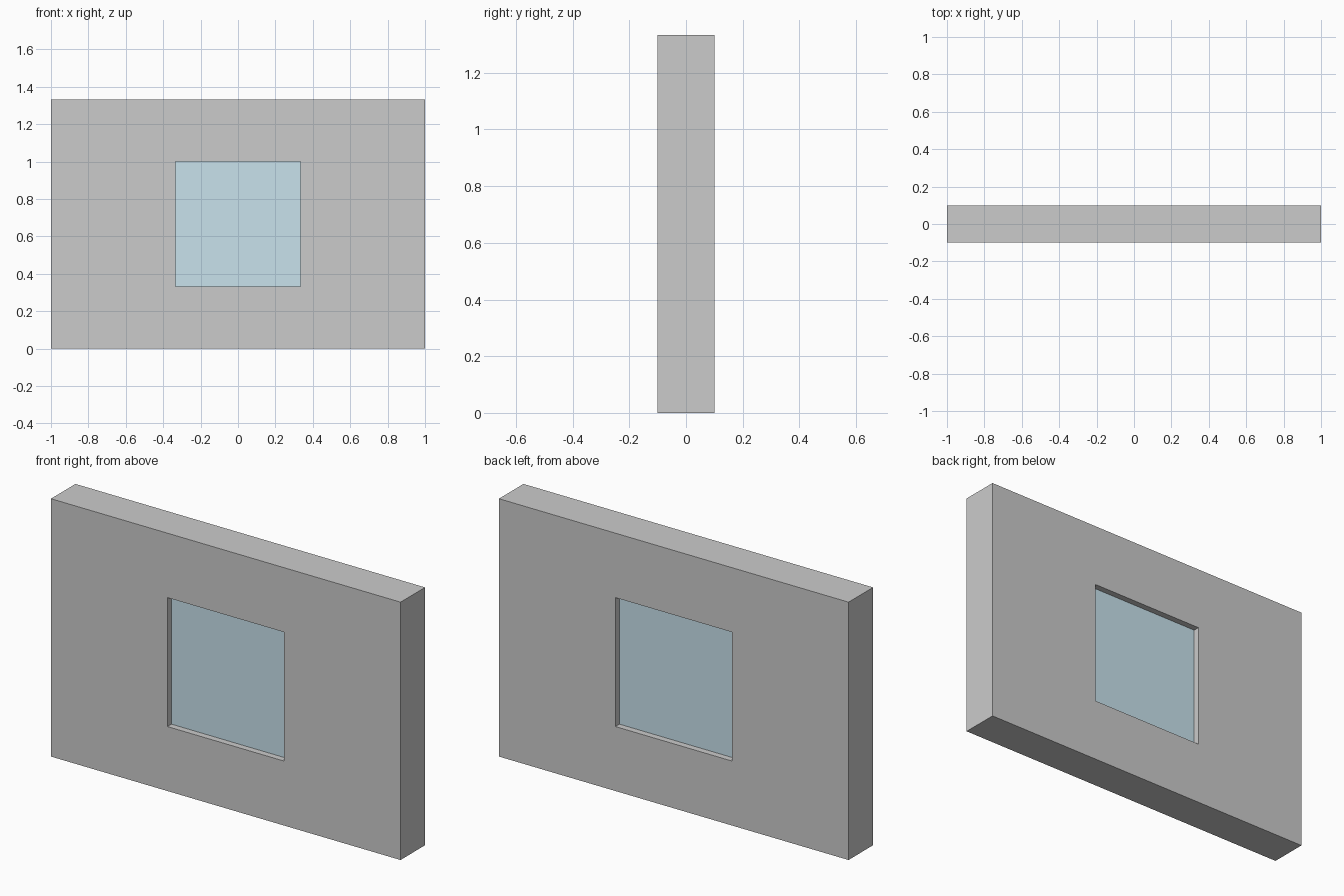
import bpy, bmesh

if "Cube" in bpy.data.objects:
    bpy.data.objects.remove(bpy.data.objects["Cube"])

W, D, H = 2.0, 0.2, 4 / 3          # wall size
HALF, Z0, Z1 = 1 / 3, 1 / 3, 1.0   # window opening
PANE_D = 0.134                     # glass thickness, recessed on both sides


def add_object(name, bm):
    bmesh.ops.recalc_face_normals(bm, faces=bm.faces)
    mesh = bpy.data.meshes.new(name)
    bm.to_mesh(mesh)
    bm.free()
    obj = bpy.data.objects.new(name, mesh)
    bpy.context.collection.objects.link(obj)
    return obj


def rect(bm, half, low, high, y):
    return [bm.verts.new((x, y, z)) for x, z in
            ((-half, low), (half, low), (half, high), (-half, high))]


# Wall: four rectangular loops joined into a frame around the opening
bm = bmesh.new()
loops = [rect(bm, W / 2, 0, H, -D / 2), rect(bm, W / 2, 0, H, D / 2),
         rect(bm, HALF, Z0, Z1, D / 2), rect(bm, HALF, Z0, Z1, -D / 2)]
for k in range(4):
    a, b = loops[k], loops[(k + 1) % 4]
    for i in range(4):
        j = (i + 1) % 4
        bm.faces.new((a[i], a[j], b[j], b[i]))
add_object("wall", bm)

# Glass block filling the opening
bm = bmesh.new()
bmesh.ops.create_cube(bm, size=1)
bmesh.ops.scale(bm, vec=(2 * HALF, PANE_D, Z1 - Z0), verts=bm.verts)
bmesh.ops.translate(bm, vec=(0, 0, (Z0 + Z1) / 2), verts=bm.verts)
pane = add_object("window_pane", bm)
glass = bpy.data.materials.new("pale_blue_glass")
glass.diffuse_color = (0.58, 0.76, 0.84, 1)
glass.use_nodes = True
glass.node_tree.nodes["Principled BSDF"].inputs["Base Color"].default_value = glass.diffuse_color
pane.data.materials.append(glass)
